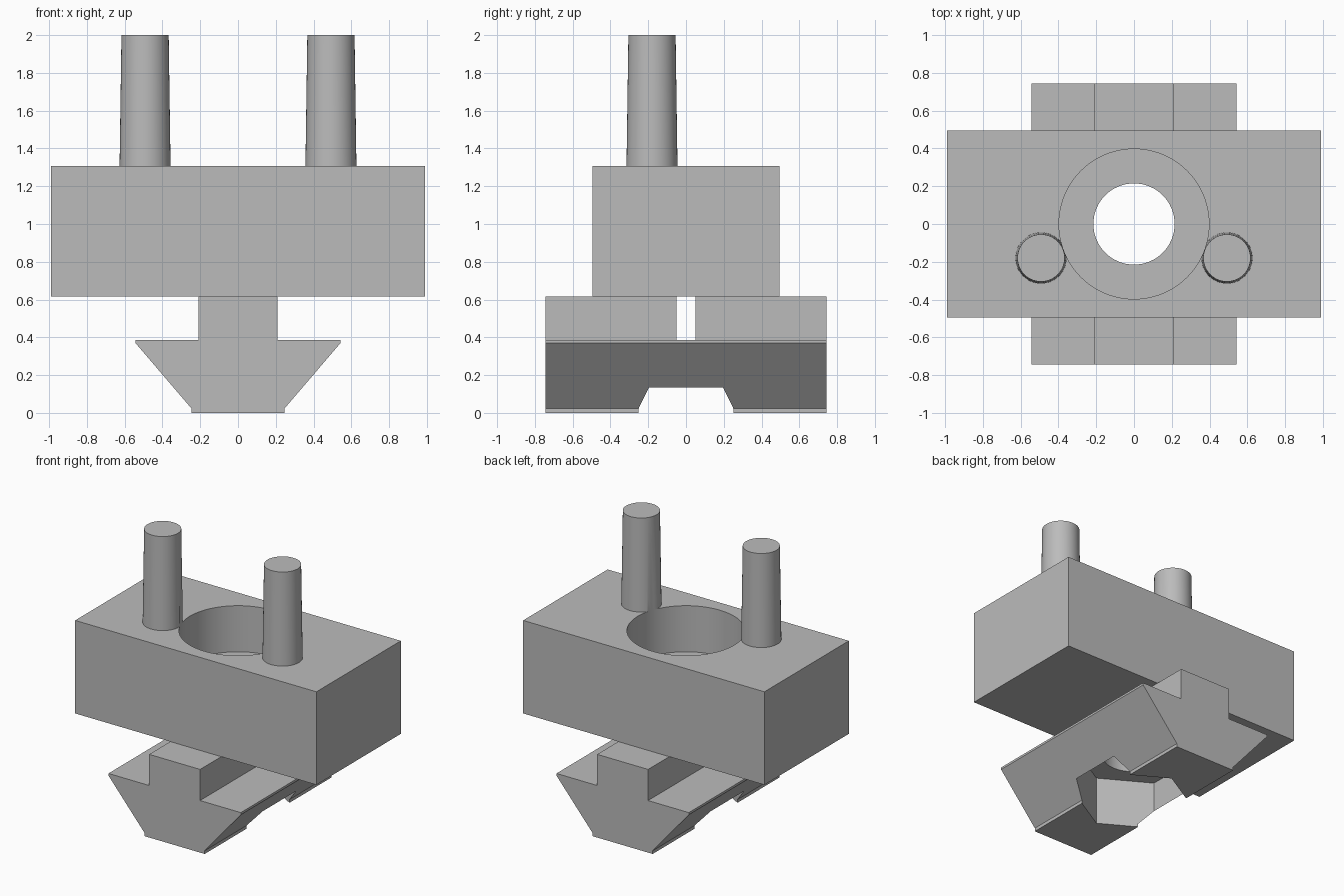
import bpy, bmesh, math

if "Cube" in bpy.data.objects:
    bpy.data.objects.remove(bpy.data.objects["Cube"])

grey = bpy.data.materials.new("light_grey")
grey.diffuse_color = (0.5, 0.5, 0.5, 1)
grey.use_nodes = True
grey.node_tree.nodes["Principled BSDF"].inputs["Base Color"].default_value = grey.diffuse_color


def loft(name, bottom, top):
    """Closed solid between two matching counter-clockwise rings."""
    bm = bmesh.new()
    a = [bm.verts.new(p) for p in bottom]
    b = [bm.verts.new(p) for p in top]
    n = len(a)
    bm.faces.new(a[::-1])
    bm.faces.new(b)
    for i in range(n):
        j = (i + 1) % n
        bm.faces.new((a[i], a[j], b[j], b[i]))
    bmesh.ops.recalc_face_normals(bm, faces=bm.faces)
    mesh = bpy.data.meshes.new(name)
    bm.to_mesh(mesh)
    bm.free()
    mesh.materials.append(grey)
    ob = bpy.data.objects.new(name, mesh)
    bpy.context.collection.objects.link(ob)
    return ob


def ring(x, y, z, r, n):
    """Ring of n points, the first one pointing towards +y."""
    return [(x - r * math.sin(2 * math.pi * i / n),
             y + r * math.cos(2 * math.pi * i / n), z) for i in range(n)]


def round_bar(name, x, y, z0, z1, r0, r1, n=64):
    return loft(name, ring(x, y, z0, r0, n), ring(x, y, z1, r1, n))


def cut(ob, *cutters):
    """Subtract the cutters and apply the result."""
    bpy.context.view_layer.objects.active = ob
    for c in cutters:
        mod = ob.modifiers.new("cut", 'BOOLEAN')
        mod.operation = 'DIFFERENCE'
        mod.solver = 'EXACT'
        mod.object = c
        bpy.ops.object.modifier_apply(modifier=mod.name)


def smooth(ob):
    bpy.ops.object.select_all(action='DESELECT')
    ob.select_set(True)
    bpy.context.view_layer.objects.active = ob
    bpy.ops.object.shade_smooth_by_angle(angle=math.radians(30))


# Main block
rect = [(-0.99, -0.495), (0.99, -0.495), (0.99, 0.495), (-0.99, 0.495)]
block = loft("block", [(x, y, 0.617) for x, y in rect],
             [(x, y, 1.307) for x, y in rect])

# T-slot rail: half profile mirrored in x, run along y
half = [(0.247, 0), (0.247, 0.024), (0.543, 0.37), (0.543, 0.386),
        (0.209, 0.386), (0.209, 0.617)]
profile = half + [(-x, z) for x, z in reversed(half)]
rail = loft("slot_rail", [(x, -0.743, z) for x, z in profile],
            [(x, 0.743, z) for x, z in profile])

# Tapered locating pins
pins = [round_bar("pin", s * 0.492, -0.18, 1.307, 2.0, 0.135, 0.125)
        for s in (-1, 1)]

# Cutters: screw bore, head recess, hexagonal nut pocket
bore = round_bar("bore_cutter", 0, 0, -0.1, 2.2, 0.215, 0.215)
recess = round_bar("recess_cutter", 0, 0, 0.965, 2.2, 0.397, 0.397, 96)
pocket = round_bar("nut_pocket_cutter", 0, 0, -0.1, 0.35, 0.393, 0.393, 6)

cut(block, bore, recess)
cut(rail, bore, pocket)
for pin in pins:
    cut(pin, recess)
for ob in (block, rail, *pins):
    smooth(ob)
for c in (bore, recess, pocket):
    bpy.data.objects.remove(c)
